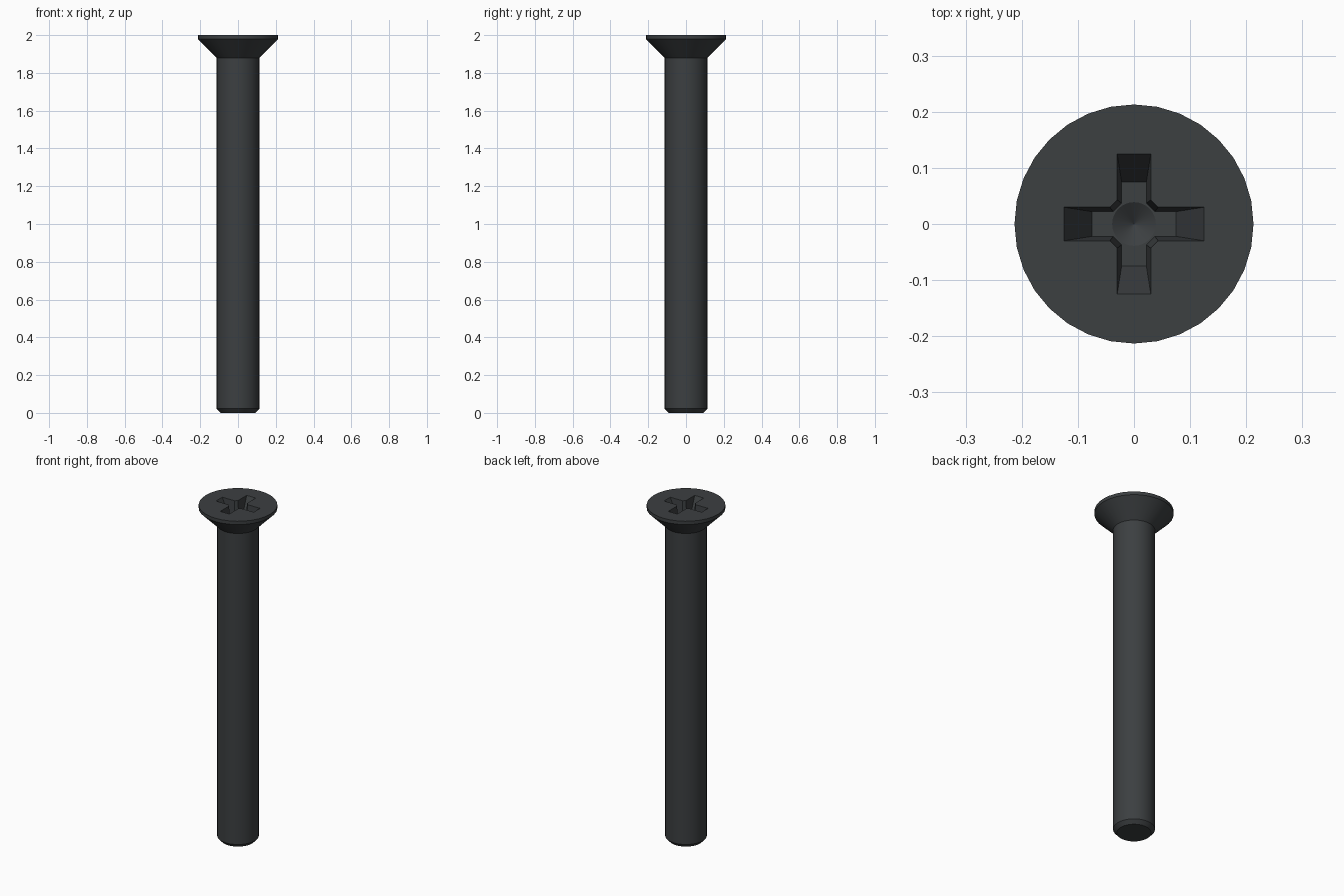
import bpy, bmesh, math

if "Cube" in bpy.data.objects:
    bpy.data.objects.remove(bpy.data.objects["Cube"])

SIDES = 32


def finish(bm, name):
    bmesh.ops.recalc_face_normals(bm, faces=bm.faces[:])
    me = bpy.data.meshes.new(name)
    bm.to_mesh(me)
    bm.free()
    ob = bpy.data.objects.new(name, me)
    bpy.context.collection.objects.link(ob)
    return ob


def loft(bm, rings):
    """Bridge closed rings of points and cap both ends."""
    rings = [[bm.verts.new(p) for p in r] for r in rings]
    for a, b in zip(rings, rings[1:]):
        n = len(a)
        for i in range(n):
            j = (i + 1) % n
            bm.faces.new((a[i], a[j], b[j], b[i]))
    bm.faces.new(rings[0])
    bm.faces.new(rings[-1])


def circle(r, z, n=SIDES):
    return [(r * math.cos(2 * math.pi * i / n), r * math.sin(2 * math.pi * i / n), z)
            for i in range(n)]


def cross(length, half, inner, z):
    """Plus-shaped outline with chamfered inner corners."""
    pts = []
    for k in range(4):
        c, s = round(math.cos(k * math.pi / 2)), round(math.sin(k * math.pi / 2))
        for x, y in ((inner, -half), (length, -half), (length, half), (inner, half)):
            pts.append((x * c - y * s, x * s + y * c, z))
    return pts


# Screw body: chamfered tip, plain shank, countersunk head
bm = bmesh.new()
loft(bm, [circle(r, z) for r, z in
          ((0.093, 0), (0.113, 0.022), (0.113, 1.88), (0.213, 1.98), (0.213, 2.0))])
screw = finish(bm, "countersunk_screw")

# Tapered cross recess cutter (top extended above the head along its taper)
bm = bmesh.new()
loft(bm, [cross(0.075, 0.022, 0.037, 1.90), cross(0.135, 0.0316, 0.0442, 2.02)])
cross_cutter = finish(bm, "recess_cutter")

# Shallow conical dimple at the bottom of the recess
bm = bmesh.new()
loft(bm, [circle(0.0005, 1.875), circle(0.042, 1.902)])
dimple_cutter = finish(bm, "dimple_cutter")

bpy.context.view_layer.objects.active = screw
screw.select_set(True)
for cutter in (cross_cutter, dimple_cutter):
    mod = screw.modifiers.new("cut", 'BOOLEAN')
    mod.operation = 'DIFFERENCE'
    mod.solver = 'EXACT'
    mod.object = cutter
    bpy.ops.object.modifier_apply(modifier=mod.name)
for cutter in (cross_cutter, dimple_cutter):
    bpy.data.objects.remove(cutter)

# Dark steel finish, smooth round sides with sharp edges
mat = bpy.data.materials.new("dark_steel")
mat.diffuse_color = (0.045, 0.05, 0.053, 1)
mat.use_nodes = True
mat.node_tree.nodes["Principled BSDF"].inputs["Base Color"].default_value = mat.diffuse_color
screw.data.materials.clear()
screw.data.materials.append(mat)
bpy.ops.object.shade_smooth_by_angle(angle=math.radians(25))
